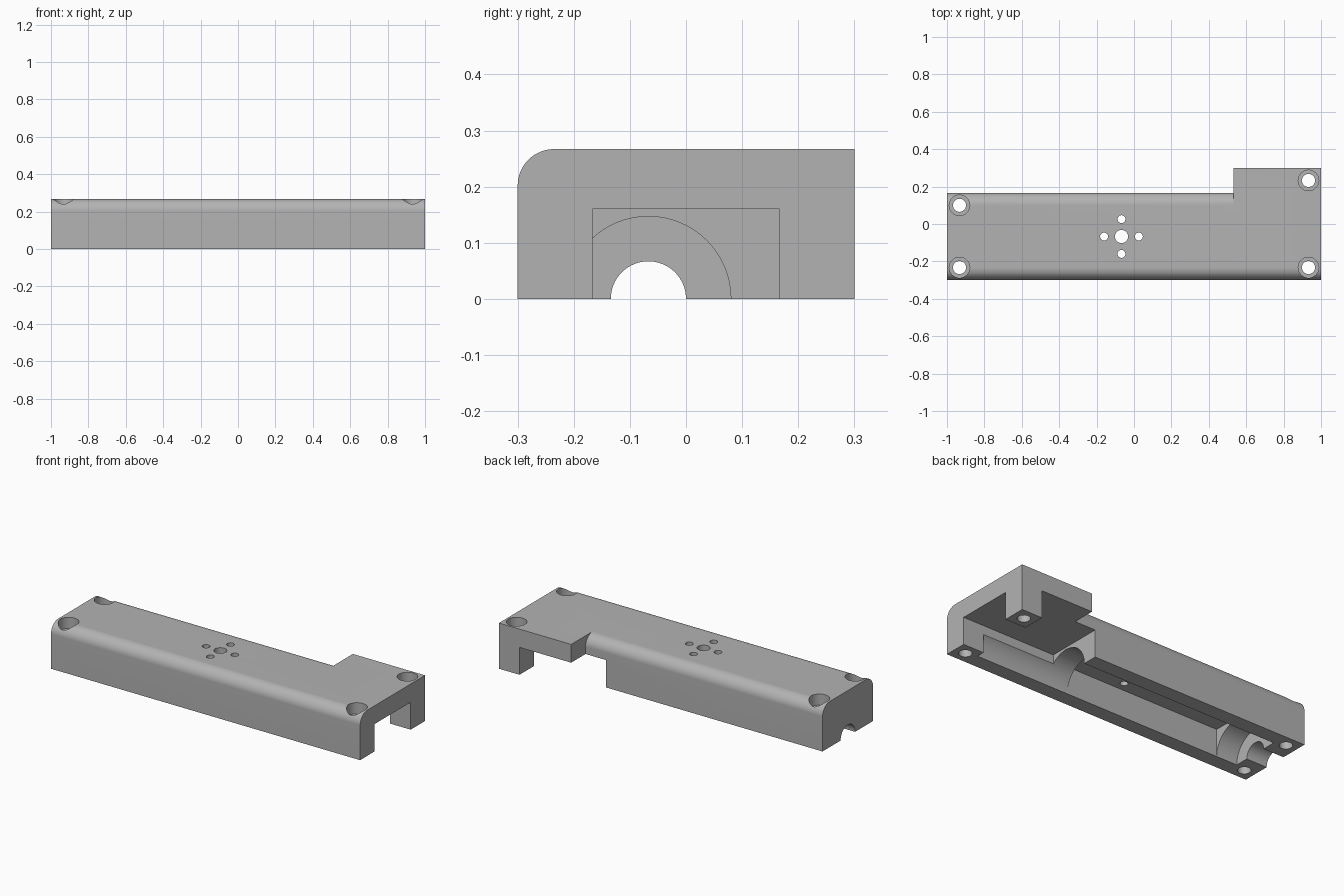
import bpy
import bmesh
from math import sin, cos, pi
from mathutils import Matrix

cube = bpy.data.objects.get("Cube")
if cube:
    bpy.data.objects.remove(cube, do_unlink=True)

grey = bpy.data.materials.new("plain grey")
grey.use_nodes = True
grey.diffuse_color = (0.45, 0.45, 0.45, 1)
grey.node_tree.nodes["Principled BSDF"].inputs["Base Color"].default_value = grey.diffuse_color

HEIGHT = 0.267
ROUND = 0.065
BORE_Y = -0.067


def make_object(name, bm):
    bmesh.ops.recalc_face_normals(bm, faces=bm.faces)
    mesh = bpy.data.meshes.new(name)
    bm.to_mesh(mesh)
    bm.free()
    mesh.materials.append(grey)
    obj = bpy.data.objects.new(name, mesh)
    bpy.context.collection.objects.link(obj)
    return obj


def extrude_x(name, profile, x0, x1):
    """Solid with a (y, z) profile running along x."""
    bm = bmesh.new()
    face = bm.faces.new([bm.verts.new((x0, y, z)) for y, z in profile])
    out = bmesh.ops.extrude_face_region(bm, geom=[face])
    moved = [g for g in out["geom"] if isinstance(g, bmesh.types.BMVert)]
    bmesh.ops.translate(bm, verts=moved, vec=(x1 - x0, 0, 0))
    return make_object(name, bm)


def arc(cy, cz, r, a0, a1, steps=16):
    return [(cy + r * cos(a0 + (a1 - a0) * i / steps),
             cz + r * sin(a0 + (a1 - a0) * i / steps)) for i in range(steps + 1)]


def box(name, x0, x1, y0, y1, z0, z1):
    return extrude_x(name, [(y0, z0), (y1, z0), (y1, z1), (y0, z1)], x0, x1)


def bore(name, x0, x1, r):
    """Round channel along x, centred on the underside."""
    return extrude_x(name, arc(BORE_Y, 0, r, 0, 2 * pi, 64)[:-1], x0, x1)


def drill(name, x, y, r, z0, z1):
    bm = bmesh.new()
    bmesh.ops.create_cone(bm, cap_ends=True, segments=40, radius1=r, radius2=r,
                          depth=z1 - z0, matrix=Matrix.Translation((x, y, (z0 + z1) / 2)))
    return make_object(name, bm)


def cut(target, cutter):
    mod = target.modifiers.new("cut", "BOOLEAN")
    mod.operation = "DIFFERENCE"
    mod.solver = "EXACT"
    mod.object = cutter
    bpy.context.view_layer.update()
    with bpy.context.temp_override(object=target, active_object=target):
        bpy.ops.object.modifier_apply(modifier=mod.name)
    bpy.data.objects.remove(cutter, do_unlink=True)


# Housing with a rounded front top edge
housing = extrude_x(
    "housing",
    [(0.3, 0), (0.3, HEIGHT)] + arc(-0.3 + ROUND, HEIGHT - ROUND, ROUND, pi / 2, pi)
    + [(-0.3, 0)], -1, 1)

# Trim the back down to the narrow body, with its own rounded edge
cut(housing, extrude_x(
    "back_trim",
    [(0.5, -0.1), (0.167, -0.1)] + arc(0.167 - ROUND, HEIGHT - ROUND, ROUND, 0, pi / 2)
    + [(0.167 - ROUND, 0.5), (0.5, 0.5)], -1.1, 0.533))

# Pocket at the wide end: open at the end and at the back, leaving a corner post
cut(housing, box("end_pocket", 0.4, 1.1, -0.167, 0.167, -0.1, 0.16))
cut(housing, box("back_pocket", 0.4, 0.867, 0.1, 0.4, -0.1, 0.16))

# Lengthwise channel, square middle cavity and small outlet
cut(housing, bore("channel", -0.867, 0.867, 0.147))
cut(housing, box("middle_cavity", -0.733, 0.267, -0.214, 0.08, -0.1, 0.16))
cut(housing, bore("outlet", -1.1, -0.8, 0.067))

# Counterbored corner screw holes
for x, y in [(-0.933, -0.233), (0.933, -0.233), (-0.933, 0.1), (0.933, 0.233)]:
    cut(housing, drill("screw_head", x, y, 0.055, HEIGHT - 0.065, 0.4))
    cut(housing, drill("screw_hole", x, y, 0.035, -0.1, 0.4))

# Cluster of holes in the top
cut(housing, drill("centre_hole", BORE_Y, BORE_Y, 0.035, 0.05, 0.4))
for i in range(4):
    a = i * pi / 2
    cut(housing, drill("small_hole", BORE_Y + 0.093 * cos(a), BORE_Y + 0.093 * sin(a),
                       0.021, 0.05, 0.4))

bpy.ops.object.select_all(action="DESELECT")
housing.select_set(True)
bpy.context.view_layer.objects.active = housing
bpy.ops.object.shade_smooth_by_angle(angle=pi / 6)
